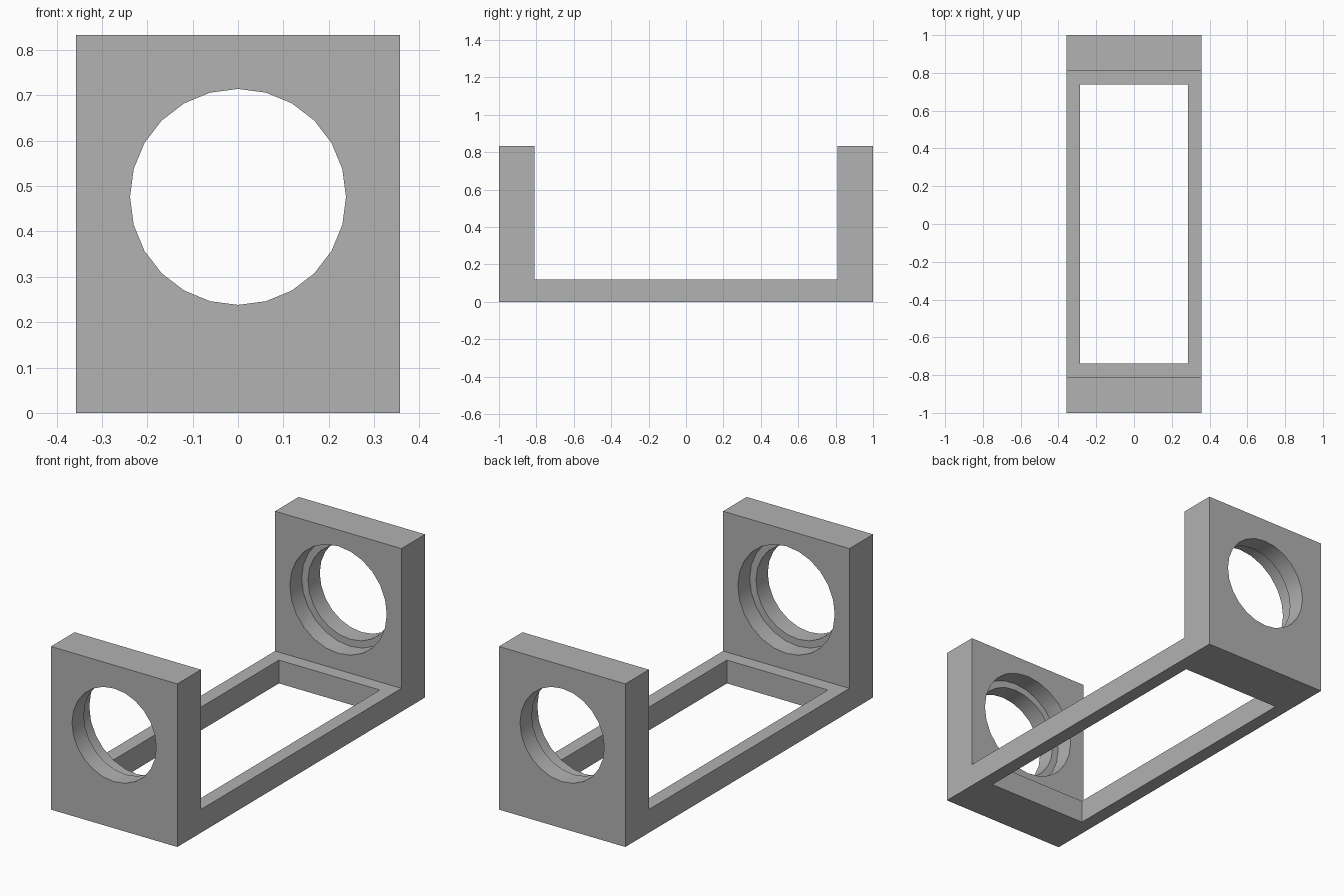
import bpy, bmesh
from math import radians
from mathutils import Matrix, Vector

if "Cube" in bpy.data.objects:
    bpy.data.objects.remove(bpy.data.objects["Cube"], do_unlink=True)

U = 1 / 42                      # one design unit; the bracket is 84 units long
HALF_W, HALF_L = 15 * U, 42 * U
INNER_Y, BASE_H, TOP = 34 * U, 5 * U, 35 * U
BORE_Z = 20 * U

grey = bpy.data.materials.new("plain grey")
grey.use_nodes = True
colour = (0.445, 0.445, 0.445, 1)
grey.diffuse_color = colour
grey.node_tree.nodes["Principled BSDF"].inputs["Base Color"].default_value = colour


def make_object(name, bm):
    bmesh.ops.recalc_face_normals(bm, faces=bm.faces)
    mesh = bpy.data.meshes.new(name)
    bm.to_mesh(mesh)
    bm.free()
    mesh.materials.append(grey)
    obj = bpy.data.objects.new(name, mesh)
    bpy.context.collection.objects.link(obj)
    return obj


def bore_cutter(name, radius, length):
    bm = bmesh.new()
    turn = Matrix.Translation((0, 0, BORE_Z)) @ Matrix.Rotation(radians(90), 4, "X")
    bmesh.ops.create_cone(bm, cap_ends=True, segments=24, radius1=radius,
                          radius2=radius, depth=length, matrix=turn)
    return make_object(name, bm)


def box_cutter(name, size):
    bm = bmesh.new()
    bmesh.ops.create_cube(bm, size=1, matrix=Matrix.Diagonal((*size, 1)))
    return make_object(name, bm)


# U-shaped bracket: side profile extruded across the width
half = [(HALF_L, 0), (HALF_L, TOP), (INNER_Y, TOP), (INNER_Y, BASE_H)]
profile = half + [(-y, z) for y, z in reversed(half)]
bm = bmesh.new()
face = bm.faces.new([bm.verts.new((-HALF_W, y, z)) for y, z in profile])
swept = bmesh.ops.extrude_face_region(bm, geom=[face])["geom"]
bmesh.ops.translate(bm, vec=Vector((2 * HALF_W, 0, 0)),
                    verts=[v for v in swept if isinstance(v, bmesh.types.BMVert)])
bracket = make_object("bracket", bm)

# Base window, through bores, and wider recesses on the inner faces of both end plates
cutters = [
    box_cutter("base_window_cutter", (24 * U, 62 * U, 4 * BASE_H)),
    bore_cutter("through_bore_cutter", 10 * U, 2.4),
    bore_cutter("recess_cutter", 11.5 * U, 2 * (INNER_Y + 4 * U)),
]
bpy.ops.object.select_all(action="DESELECT")
bracket.select_set(True)
bpy.context.view_layer.objects.active = bracket
for cutter in cutters:
    cutter.hide_render = True
    cut = bracket.modifiers.new(cutter.name, "BOOLEAN")
    cut.operation, cut.solver, cut.object = "DIFFERENCE", "EXACT", cutter
    bpy.ops.object.modifier_apply(modifier=cut.name)
    bpy.data.objects.remove(cutter, do_unlink=True)

# Smooth bore walls, crisp edges everywhere else
bpy.ops.object.shade_smooth_by_angle(angle=radians(30))
